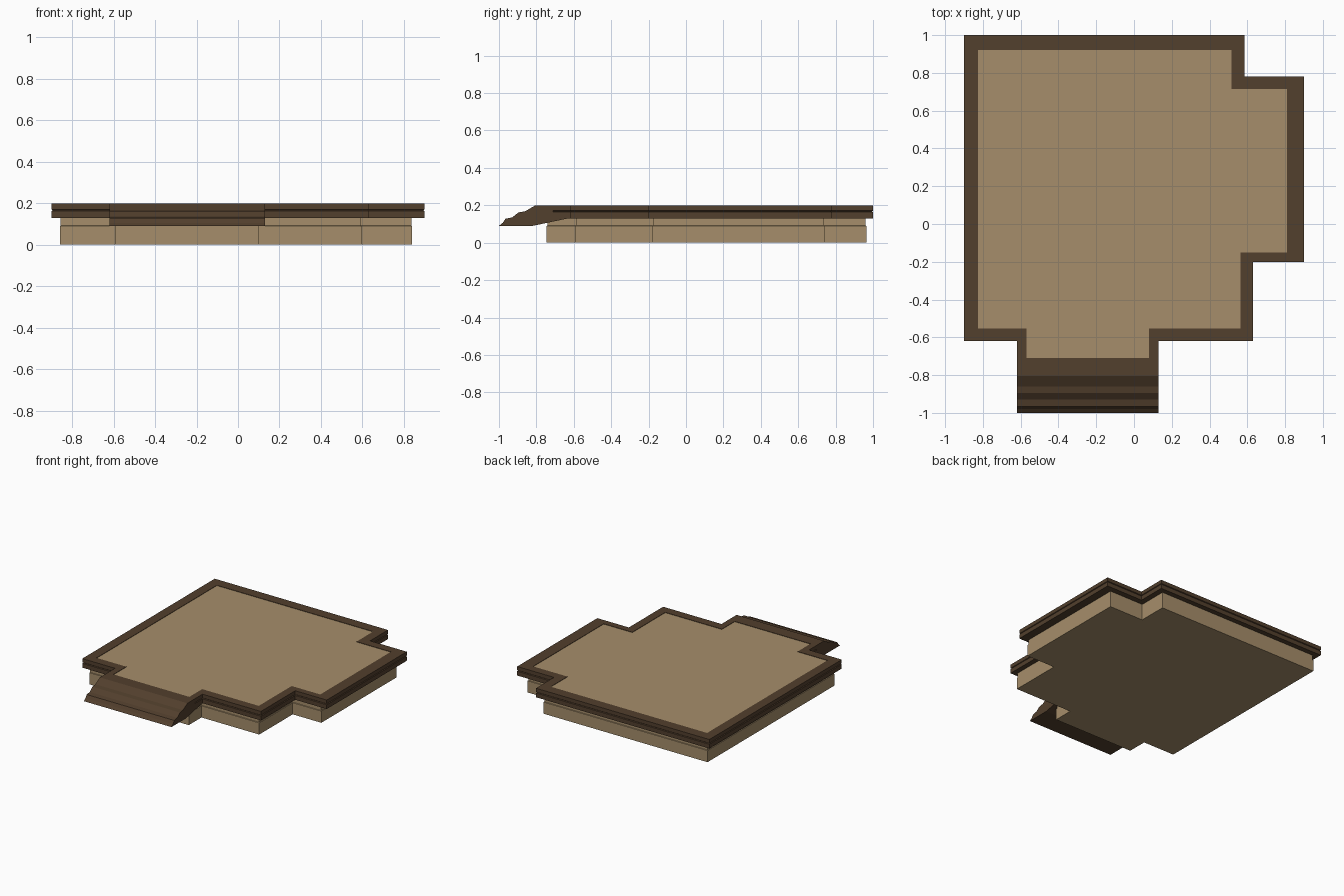
import bpy
import bmesh

cube = bpy.data.objects.get("Cube")
if cube:
    bpy.data.objects.remove(cube, do_unlink=True)


def make_material(name, rgb):
    mat = bpy.data.materials.new(name)
    mat.use_nodes = True
    color = (*rgb, 1.0)
    mat.diffuse_color = color
    bsdf = mat.node_tree.nodes["Principled BSDF"]
    bsdf.inputs["Base Color"].default_value = color
    bsdf.inputs["Roughness"].default_value = 0.9
    return mat


tan = make_material("tan plaster", (0.38, 0.27, 0.145))
brown = make_material("dark brown trim", (0.085, 0.05, 0.026))


def footprint(xs, ys):
    """Stepped plan: a main block with a front porch and a side wing."""
    left, porch_l, porch_r, corner_f, corner_b, right = xs
    porch_f, front, wing_f, wing_b, back = ys
    return [(left, front), (porch_l, front), (porch_l, porch_f),
            (porch_r, porch_f), (porch_r, front), (corner_f, front),
            (corner_f, wing_f), (right, wing_f), (right, wing_b),
            (corner_b, wing_b), (corner_b, back), (left, back)]


def inset(xs, ys, d):
    """Plan pulled in by d on every side."""
    return footprint([x + d * s for x, s in zip(xs, (1, 1, -1, -1, -1, -1))],
                     [y + d * s for y, s in zip(ys, (1, 1, 1, -1, -1))])


def build(name, bm, mat):
    bmesh.ops.recalc_face_normals(bm, faces=bm.faces)
    mesh = bpy.data.meshes.new(name)
    bm.to_mesh(mesh)
    bm.free()
    mesh.materials.append(mat)
    obj = bpy.data.objects.new(name, mesh)
    bpy.context.collection.objects.link(obj)
    return obj


def bridge(bm, a, b):
    for i in range(len(a)):
        j = (i + 1) % len(a)
        bm.faces.new((a[i], a[j], b[j], b[i]))


def loft(name, layers, mat, ring=False):
    """Stack outlines at heights; a ring closes on itself, a solid is capped."""
    bm = bmesh.new()
    loops = [[bm.verts.new((x, y, z)) for x, y in plan] for plan, z in layers]
    for a, b in zip(loops, loops[1:]):
        bridge(bm, a, b)
    if ring:
        bridge(bm, loops[-1], loops[0])
    else:
        bm.faces.new(loops[0])
        bm.faces.new(loops[-1])
    return build(name, bm, mat)


wall_x = (-0.86, -0.59, 0.10, 0.595, 0.545, 0.84)
wall_y = (-0.745, -0.59, -0.18, 0.74, 0.965)
rim_x = (-0.90, -0.62, 0.13, 0.63, 0.585, 0.90)
rim_y = (-0.76, -0.62, -0.20, 0.78, 1.0)
deck_x = (-0.825, -0.57, 0.08, 0.565, 0.515, 0.81)
deck_y = (-0.71, -0.553, -0.15, 0.715, 0.92)

# Walls with a slight ledge below the eaves
wall = footprint(wall_x, wall_y)
upper_wall = inset(wall_x, wall_y, 0.004)
loft("walls", [(wall, 0), (wall, 0.09), (upper_wall, 0.092), (upper_wall, 0.14)], tan)

# Flat roof deck inside the rim
deck = footprint(deck_x, deck_y)
loft("roof_deck", [(deck, 0.15), (deck, 0.197)], tan)

# Overhanging rim with a shallow groove around its outer face
rim = footprint(rim_x, rim_y)
groove = inset(rim_x, rim_y, 0.006)
loft("roof_rim", [(deck, 0.13), (rim, 0.13), (rim, 0.163), (groove, 0.167),
                  (rim, 0.171), (rim, 0.20), (deck, 0.20)], brown, ring=True)

# Sloping porch roof, stepped slightly down to its front edge
profile = [(-1.0, 0.09), (-0.82, 0.09), (-0.63, 0.13), (-0.63, 0.15),
           (-0.71, 0.16), (-0.71, 0.20), (-0.805, 0.20), (-0.86, 0.168),
           (-0.895, 0.162), (-0.93, 0.135), (-0.965, 0.128), (-0.98, 0.106)]
bm = bmesh.new()
ends = [[bm.verts.new((x, y, z)) for y, z in profile] for x in rim_x[1:3]]
bridge(bm, *ends)
for end in ends:
    bm.faces.new(end)
build("porch_roof", bm, brown)
